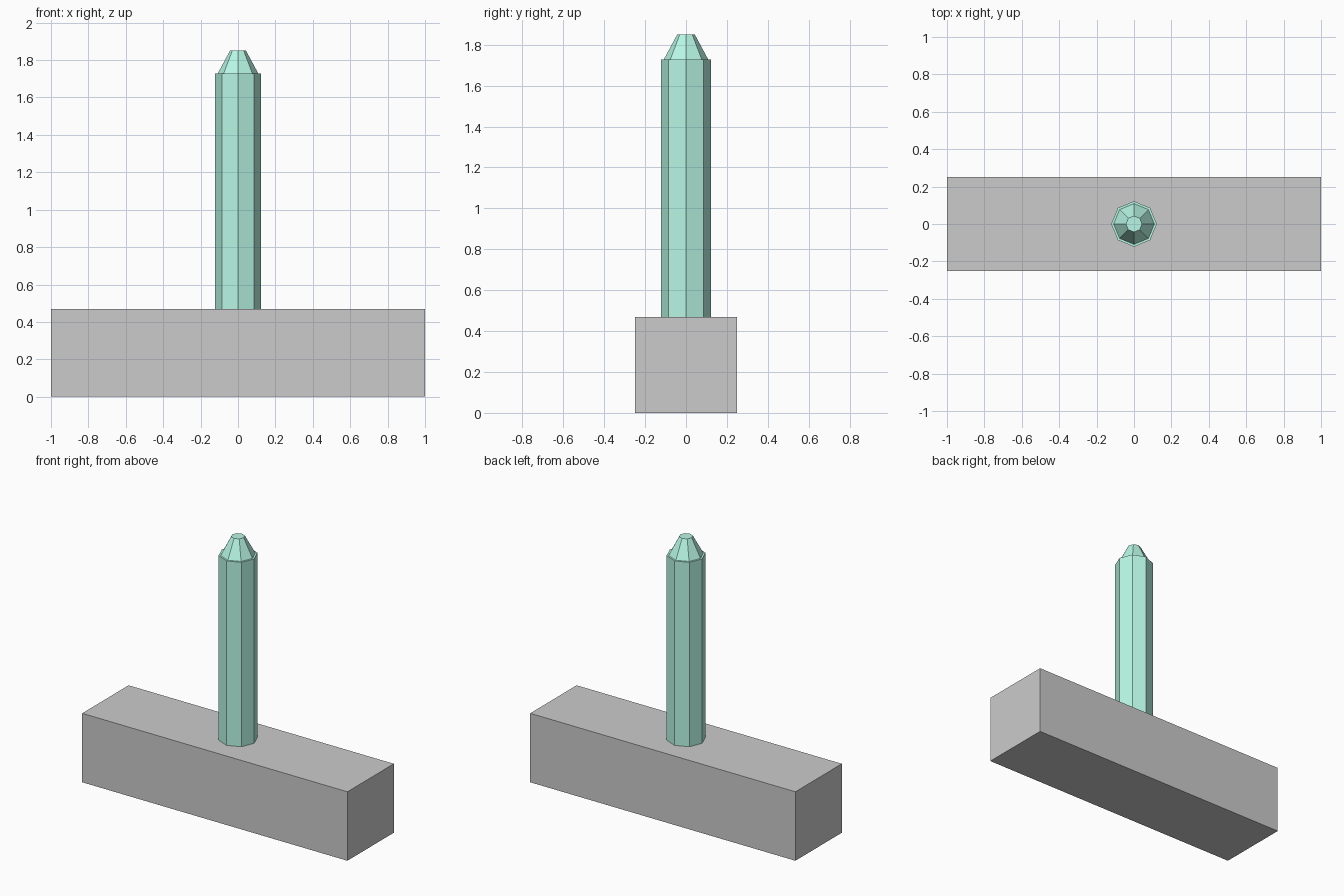
import bpy

if "Cube" in bpy.data.objects:
    bpy.data.objects.remove(bpy.data.objects["Cube"])

BASE_H = 0.47
SHAFT_TOP = 1.727
TIP_TOP = 1.85

green = bpy.data.materials.new("green")
green.diffuse_color = (0.48, 0.93, 0.78, 1)
green.use_nodes = True
green.node_tree.nodes["Principled BSDF"].inputs["Base Color"].default_value = green.diffuse_color


def octagon_part(name, r_bottom, r_top, z0, z1):
    """Flat-shaded eight-sided column with a corner facing the front."""
    bpy.ops.mesh.primitive_cone_add(vertices=8, radius1=r_bottom, radius2=r_top,
                                    depth=z1 - z0, location=(0, 0, (z0 + z1) / 2))
    obj = bpy.context.object
    obj.name = name
    obj.data.materials.append(green)
    return obj


# Rectangular base block
bpy.ops.mesh.primitive_cube_add(size=1, location=(0, 0, BASE_H / 2))
base = bpy.context.object
base.name = "base_block"
base.scale = (2, 0.5, BASE_H)

# Upright shaft and its tapered tip, set in slightly to leave a narrow ledge
octagon_part("shaft", 0.122, 0.122, BASE_H, SHAFT_TOP)
octagon_part("tapered_tip", 0.109, 0.043, SHAFT_TOP, TIP_TOP)
